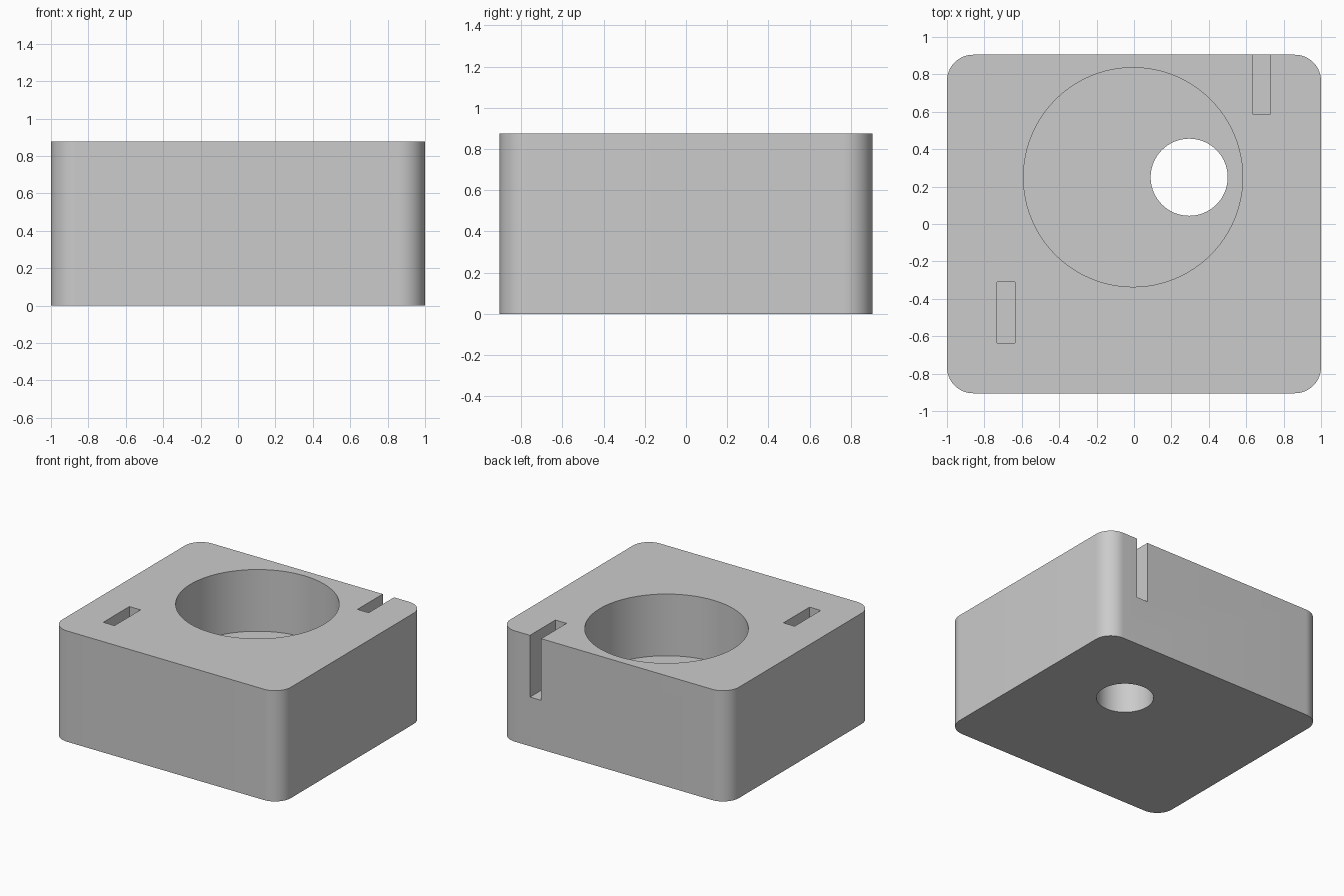
import bpy, bmesh, math

if "Cube" in bpy.data.objects:
    bpy.data.objects.remove(bpy.data.objects["Cube"], do_unlink=True)

WIDTH, DEPTH, HEIGHT = 2.0, 1.81, 0.876
POCKET_FLOOR = HEIGHT - 0.488
ABOVE = HEIGHT + 0.1

grey = bpy.data.materials.new("light grey")
grey.use_nodes = True
colour = (0.6, 0.6, 0.6, 1)
grey.diffuse_color = colour
grey.node_tree.nodes["Principled BSDF"].inputs["Base Color"].default_value = colour


def box(name, x0, x1, y0, y1, z0, z1):
    bpy.ops.mesh.primitive_cube_add(
        size=1, location=((x0 + x1) / 2, (y0 + y1) / 2, (z0 + z1) / 2))
    ob = bpy.context.object
    ob.name = name
    ob.scale = (x1 - x0, y1 - y0, z1 - z0)
    bpy.ops.object.transform_apply(location=True, scale=True)
    ob.data.materials.append(grey)
    return ob


def cylinder(name, x, y, radius, z0, z1):
    bpy.ops.mesh.primitive_cylinder_add(
        vertices=96, radius=radius, depth=z1 - z0, location=(x, y, (z0 + z1) / 2))
    ob = bpy.context.object
    ob.name = name
    ob.data.materials.append(grey)
    return ob


# Block with rounded upright corners
block = box("block", -WIDTH / 2, WIDTH / 2, -DEPTH / 2, DEPTH / 2, 0, HEIGHT)
bm = bmesh.new()
bm.from_mesh(block.data)
upright = [e for e in bm.edges if abs(e.verts[0].co.z - e.verts[1].co.z) > 0.1]
bmesh.ops.bevel(bm, geom=upright, offset=0.14, segments=16, profile=0.5, affect='EDGES')
bm.to_mesh(block.data)
bm.free()

# Round pocket, through hole, closed slot and slot open at the back
cutters = [
    cylinder("pocket_cutter", -0.005, 0.25, 0.586, POCKET_FLOOR, ABOVE),
    cylinder("hole_cutter", 0.295, 0.25, 0.206, -0.1, ABOVE),
    box("closed_slot_cutter", -0.733, -0.635, -0.636, -0.31, POCKET_FLOOR, ABOVE),
    box("open_slot_cutter", 0.633, 0.731, 0.588, DEPTH, POCKET_FLOOR, ABOVE),
]

bpy.ops.object.select_all(action='DESELECT')
block.select_set(True)
bpy.context.view_layer.objects.active = block
for cutter in cutters:
    mod = block.modifiers.new(cutter.name, 'BOOLEAN')
    mod.operation = 'DIFFERENCE'
    mod.solver = 'EXACT'
    mod.object = cutter
    bpy.ops.object.modifier_apply(modifier=mod.name)
for cutter in cutters:
    bpy.data.objects.remove(cutter, do_unlink=True)

# Smooth curved walls, crisp rims
bpy.ops.object.shade_smooth_by_angle(angle=math.radians(30))
